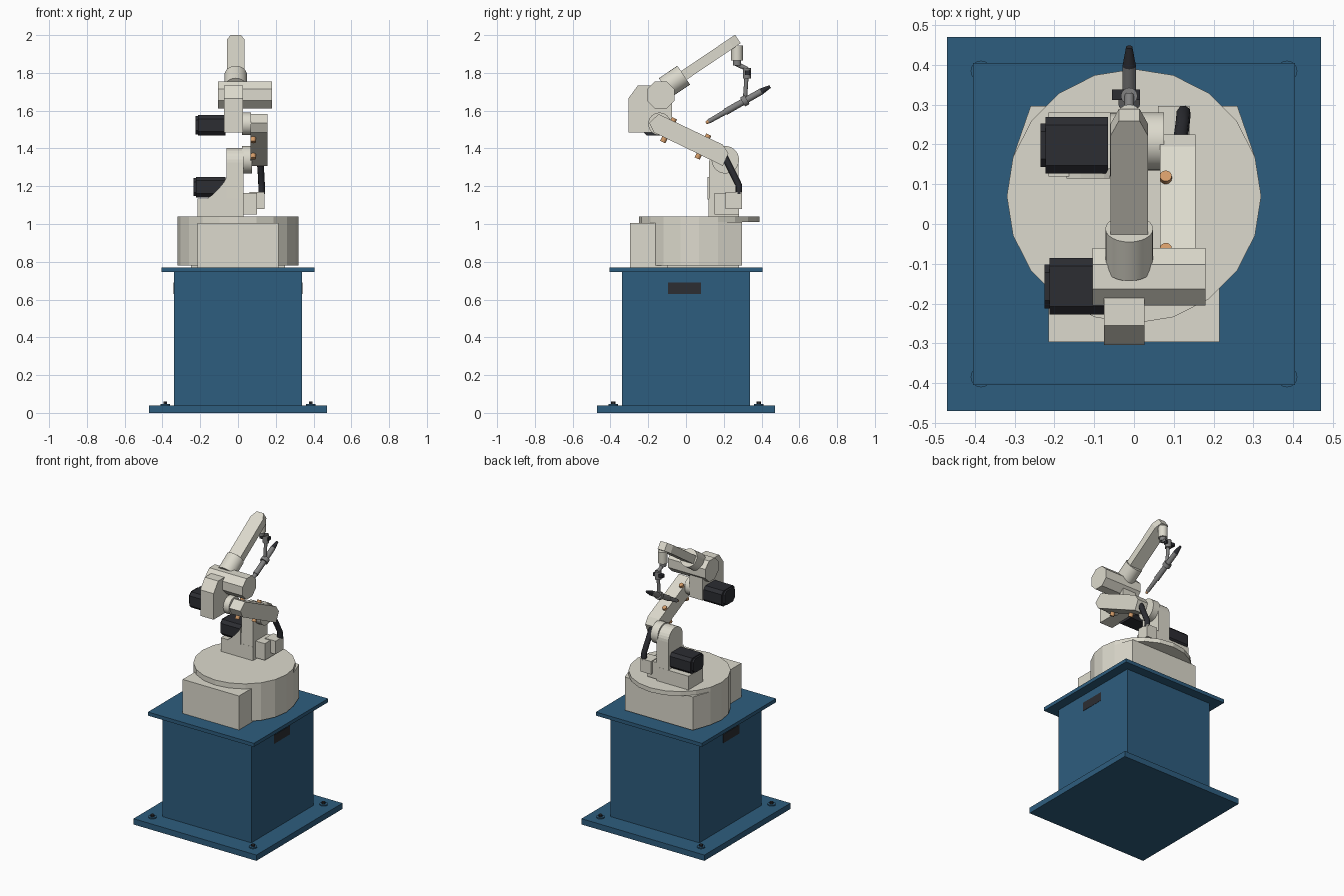
import bpy, bmesh, math
from mathutils import Vector, Matrix

if "Cube" in bpy.data.objects:
    bpy.data.objects.remove(bpy.data.objects["Cube"])


def material(name, rgb):
    m = bpy.data.materials.new(name)
    m.diffuse_color = (*rgb, 1)
    m.use_nodes = True
    m.node_tree.nodes["Principled BSDF"].inputs["Base Color"].default_value = m.diffuse_color
    return m


BLUE = material("blue_paint", (0.027, 0.11, 0.21))
CREAM = material("cream_paint", (0.72, 0.70, 0.61))
DARK = material("dark_plastic", (0.025, 0.026, 0.032))
STEEL = material("steel", (0.22, 0.22, 0.22))
COPPER = material("copper", (0.65, 0.33, 0.14))
XC = -0.012  # centre line of the upper arm


def finish(name, bm, mat):
    bmesh.ops.recalc_face_normals(bm, faces=bm.faces)
    me = bpy.data.meshes.new(name)
    bm.to_mesh(me)
    bm.free()
    ob = bpy.data.objects.new(name, me)
    bpy.context.collection.objects.link(ob)
    me.materials.append(mat)
    return ob


def prism(name, pts, axis, a, b, mat):
    """Extrude a 2D outline along an axis from a to b."""
    put = {'x': lambda u, v, w: (w, u, v),
           'y': lambda u, v, w: (u, w, v),
           'z': lambda u, v, w: (u, v, w)}[axis]
    bm = bmesh.new()
    lo = [bm.verts.new(put(u, v, a)) for u, v in pts]
    hi = [bm.verts.new(put(u, v, b)) for u, v in pts]
    bm.faces.new(lo)
    bm.faces.new(hi)
    n = len(pts)
    for i in range(n):
        j = (i + 1) % n
        bm.faces.new((lo[i], lo[j], hi[j], hi[i]))
    return finish(name, bm, mat)


def box(name, x, y, z, mat):
    return prism(name, [(x[0], y[0]), (x[1], y[0]), (x[1], y[1]), (x[0], y[1])], 'z', *z, mat)


def arc(cu, cv, r, a0, a1, n):
    return [(cu + r * math.cos(math.radians(a0 + (a1 - a0) * i / n)),
             cv + r * math.sin(math.radians(a0 + (a1 - a0) * i / n))) for i in range(n + 1)]


def chamfered(u, v, hu, hv, c):
    return [(u - hu + c, v - hv), (u + hu - c, v - hv), (u + hu, v - hv + c), (u + hu, v + hv - c),
            (u + hu - c, v + hv), (u - hu + c, v + hv), (u - hu, v + hv - c), (u - hu, v - hv + c)]


def rod(name, p, q, r, mat, r2=None, n=16):
    p, q = Vector(p), Vector(q)
    d = q - p
    bm = bmesh.new()
    bmesh.ops.create_cone(bm, cap_ends=True, segments=n, radius1=r,
                          radius2=r if r2 is None else r2, depth=d.length)
    m = Matrix.Translation((p + q) / 2) @ d.to_track_quat('Z', 'Y').to_matrix().to_4x4()
    bmesh.ops.transform(bm, matrix=m, verts=bm.verts)
    ob = finish(name, bm, mat)
    for o in bpy.context.selected_objects:
        o.select_set(False)
    ob.select_set(True)
    bpy.context.view_layer.objects.active = ob
    bpy.ops.object.shade_smooth_by_angle(angle=math.radians(30))
    return ob


# Pedestal
for name, h, z in (("floor_plate", 0.47, (0, 0.04)), ("pedestal_column", 0.34, (0.04, 0.745)),
                   ("pedestal_top_plate", 0.405, (0.745, 0.77))):
    box(name, (-h, h), (-h, h), z, BLUE)
for s in (-1, 1):
    box("cable_slot", sorted((s * 0.33, s * 0.342)), (-0.095, 0.08), (0.63, 0.69), DARK)
    for t in (-1, 1):
        rod("anchor_washer", (s * 0.385, t * 0.385, 0.04), (s * 0.385, t * 0.385, 0.047), 0.026, BLUE)
        rod("anchor_bolt", (s * 0.385, t * 0.385, 0.047), (s * 0.385, t * 0.385, 0.06), 0.012, DARK, n=6)

# Robot base: round in front, squared off behind
outline = [(-0.26, 0.297)] + arc(0, 0.07, 0.32, 162, 378, 12) + [(0.26, 0.297)]
prism("base_body", outline, 'z', 0.78, 1.01, CREAM)
box("base_foot", (-0.25, 0.25), (-0.1, 0.28), (0.77, 0.78), CREAM)
box("base_front_box", (-0.215, 0.215), (-0.297, -0.1), (0.77, 1.005), CREAM)
prism("turntable", arc(0, 0.07, 0.32, 0, 342, 19), 'z', 1.01, 1.04, CREAM)

# Shoulder bracket
box("shoulder_foot", (-0.215, 0.03), (0.12, 0.28), (1.04, 1.135), CREAM)
wall = [(0.12, 1.04), (0.28, 1.04)] + arc(0.2, 1.325, 0.078, 0, 180, 14)
prism("shoulder_wall", wall, 'x', -0.06, 0.03, CREAM)
gusset = [(-0.06, 1.13), (-0.17, 1.13), (-0.135, 1.155), (-0.10, 1.19), (-0.075, 1.22), (-0.06, 1.25)]
prism("shoulder_gusset", gusset, 'y', 0.115, 0.14, CREAM)
box("connector_base", (0.03, 0.10), (0.15, 0.28), (1.05, 1.165), CREAM)
box("connector_box", (0.06, 0.14), (0.21, 0.297), (1.08, 1.17), CREAM)
rod("shoulder_joint", (0.02, 0.208, 1.34), (0.075, 0.208, 1.34), 0.073, CREAM, n=24)

# Motors
for name, y, z, x in (("shoulder_motor", 0.198, 1.195, -0.222), ("elbow_motor", -0.157, 1.523, -0.212)):
    prism(name, chamfered(y, z, 0.071, 0.054, 0.02), 'x', x, -0.065, DARK)
    prism(name + "_cap", chamfered(y, z, 0.055, 0.048, 0.02), 'x', x - 0.013, x, DARK)

# Lower arm with cross pins
arm = [(-0.195, 1.535), (-0.145, 1.582), (0.195, 1.42), (0.225, 1.375), (0.195, 1.308), (-0.17, 1.485)]
prism("lower_arm", arm, 'x', 0.065, 0.155, CREAM)
rod("elbow_joint", (0.02, -0.14, 1.53), (0.07, -0.14, 1.53), 0.06, CREAM, n=24)
for y, z in ((-0.092, 1.497), (0.09, 1.41)):
    rod("arm_pin", (0.08, y - 0.031, z - 0.063), (0.08, y + 0.031, z + 0.063), 0.015, COPPER)

# Cable from arm to connector
cu = bpy.data.curves.new("arm_cable", 'CURVE')
cu.dimensions = '3D'
cu.bevel_depth = 0.018
cu.bevel_resolution = 2
cu.use_fill_caps = True
sp = cu.splines.new('POLY')
path = [(0.11, 0.18, 1.41), (0.115, 0.2, 1.365), (0.122, 0.25, 1.265), (0.125, 0.28, 1.205), (0.125, 0.28, 1.16)]
sp.points.add(len(path) - 1)
for pt, co in zip(sp.points, path):
    pt.co = (*co, 1)
cu.materials.append(DARK)
bpy.context.collection.objects.link(bpy.data.objects.new("arm_cable", cu))

# Elbow housing
block = [(-0.305, 1.485), (-0.305, 1.665), (-0.255, 1.733), (-0.15, 1.733), (-0.075, 1.66), (-0.075, 1.485)]
prism("elbow_block", block, 'x', -0.075, 0.027, CREAM)
prism("elbow_housing", chamfered(-0.133, 1.683, 0.0725, 0.0725, 0.042), 'x', -0.105, 0.18, CREAM)

# Upper arm, tilted up and backward
rod("upper_arm_sleeve", (XC, -0.11, 1.722), (XC, -0.012, 1.788), 0.06, CREAM, n=24)
bar = prism("upper_arm", [(-0.047, 0), (0.047, 0), (0.047, 0.315), (0.026, 0.36), (-0.026, 0.36), (-0.047, 0.315)],
            'z', -0.027, 0.027, CREAM)
bar.matrix_world = Matrix.Translation((XC, -0.024, 1.778)) @ Matrix.Rotation(math.radians(34), 4, 'X')

# Wrist
for name, p, q, r, m in (
        ("wrist_housing", (0.27, 1.945), (0.27, 1.865), 0.031, CREAM),
        ("wrist_collar", (0.27, 1.867), (0.27, 1.84), 0.022, STEEL),
        ("wrist_link", (0.265, 1.848), (0.325, 1.82), 0.012, STEEL),
        ("wrist_flange", (0.322, 1.825), (0.322, 1.77), 0.021, STEEL),
        ("tool_stem", (0.32, 1.775), (0.312, 1.66), 0.011, STEEL)):
    rod(name, (XC, *p), (XC, *q), r, m)
box("tool_sensor", (-0.055, 0.015), (0.312, 0.338), (1.79, 1.812), DARK)

# Welding torch: neck, body, tail and clamp along one line
a, b = Vector((XC, 0.106, 1.535)), Vector((XC, 0.445, 1.728))
for name, t0, t1, r0, r1, m in (
        ("torch_tip", 0, 0.05, 0.008, 0.010, COPPER),
        ("torch_nozzle", 0.04, 0.3, 0.012, 0.014, STEEL),
        ("torch_body", 0.3, 0.86, 0.018, 0.017, STEEL),
        ("torch_tail", 0.86, 1.0, 0.017, 0.008, DARK),
        ("torch_clamp", 0.57, 0.64, 0.027, 0.027, STEEL)):
    rod(name, a.lerp(b, t0), a.lerp(b, t1), r0, m, r1)
